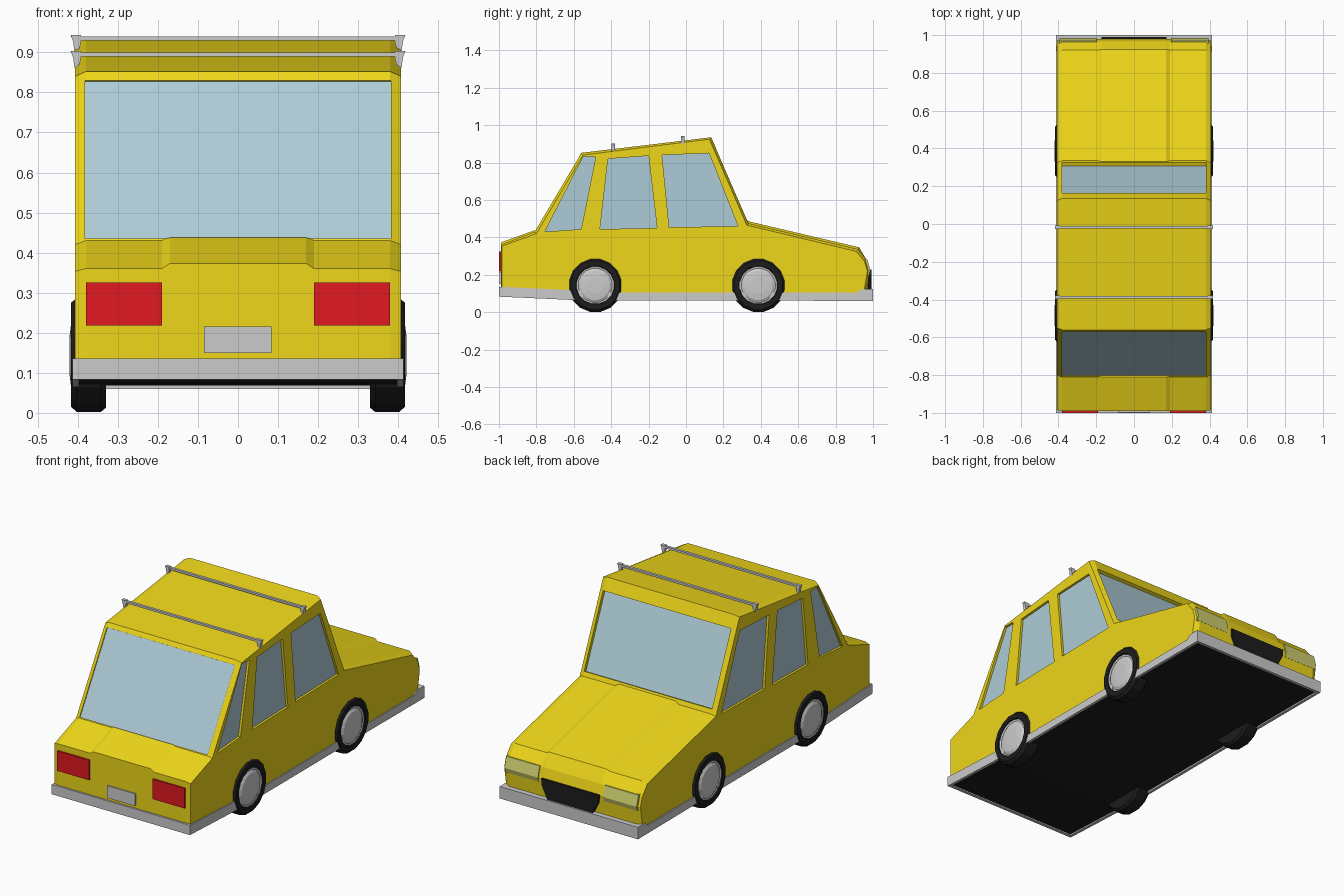
import bpy, bmesh, math
from mathutils import Vector

if "Cube" in bpy.data.objects:
    bpy.data.objects.remove(bpy.data.objects["Cube"])


def mat(name, r, g, b):
    m = bpy.data.materials.new(name)
    m.diffuse_color = (r, g, b, 1)
    m.use_nodes = True
    m.node_tree.nodes["Principled BSDF"].inputs["Base Color"].default_value = m.diffuse_color
    return m


YELLOW = mat("yellow_paint", 0.86, 0.68, 0.01)
GLASS = mat("window_glass", 0.42, 0.60, 0.67)
BLACK = mat("black_rubber", 0.012, 0.012, 0.012)
RED = mat("red_lens", 0.75, 0.01, 0.015)
LAMP = mat("lamp_lens", 0.62, 0.63, 0.16)


def finish(name, bm, material=None):
    bmesh.ops.recalc_face_normals(bm, faces=bm.faces)
    me = bpy.data.meshes.new(name)
    bm.to_mesh(me)
    bm.free()
    ob = bpy.data.objects.new(name, me)
    bpy.context.collection.objects.link(ob)
    if material:
        me.materials.append(material)
    return ob


def loft(name, sections, material=None):
    """Skin a list of equal-length closed loops and cap both ends."""
    bm = bmesh.new()
    rings = [[bm.verts.new(p) for p in s] for s in sections]
    n = len(rings[0])
    for a, b in zip(rings, rings[1:]):
        for i in range(n):
            j = (i + 1) % n
            bm.faces.new((a[i], a[j], b[j], b[i]))
    bm.faces.new(rings[0])
    bm.faces.new(rings[-1])
    return finish(name, bm, material)


def prism_x(name, yz, x0, x1, material=None):
    return loft(name, [[(x, y, z) for y, z in yz] for x in (x0, x1)], material)


def prism_y(name, xz, y0, y1, material=None):
    return loft(name, [[(x, y, z) for x, z in xz] for y in (y0, y1)], material)


def rect(a0, a1, b0, b1):
    return [(a0, b0), (a1, b0), (a1, b1), (a0, b1)]


def both_sides(name, yz, x0, x1, material=None):
    return [prism_x(f"{tag}_{name}", yz, s * x0, s * x1, material)
            for s, tag in ((-1, "left"), (1, "right"))]


def slab(p, q, d0, d1):
    """Quad along the line p-q, between two depths on its left normal."""
    p, q = Vector(p), Vector(q)
    t = (q - p).normalized()
    n = Vector((-t.y, t.x))
    return [tuple(v) for v in (p + n * d0, q + n * d0, q + n * d1, p + n * d1)]


# Body shell: edge, main and raised-panel profiles across the width
edge = [(-.985, .10), (-.985, .353), (-.80, .42), (-.55, .84), (.125, .925),
        (.325, .465), (.91, .325), (.955, .27), (.97, .22), (.95, .10)]
main = [(-.99, .10), (-.99, .36), (-.81, .43), (-.56, .852), (.135, .935),
        (.335, .475), (.92, .337), (.965, .28), (.98, .225), (.97, .10)]
bulge = list(main)
bulge[1], bulge[2], bulge[5], bulge[6] = (-.99, .373), (-.804, .44), (.33, .487), (.925, .347)
stations = [(-.407, edge), (-.38, main), (-.19, main), (-.17, bulge),
            (.17, bulge), (.19, main), (.38, main), (.407, edge)]
body = loft("car_body", [[(x, y, z) for y, z in pr] for x, pr in stations], YELLOW)

# Window recesses and glass
side_windows = {
    "rear_quarter_window": [(-.755, .43), (-.56, .444), (-.483, .83), (-.549, .833)],
    "rear_door_window": [(-.46, .444), (-.155, .45), (-.20, .836), (-.417, .82)],
    "front_door_window": [(-.09, .454), (.278, .46), (.123, .85), (-.128, .84)],
}
cutters = []
for name, pts in side_windows.items():
    cutters += both_sides(name + "_cutter", pts, .393, .5)
    both_sides(name, pts, .385, .3945, GLASS)

back_line = ((-.807, .435), (-.573, .830))
front_line = ((.163, .871), (.325, .498))
for name, line, depth in (("back_window", back_line, -.008), ("windscreen", front_line, -.02)):
    cutters.append(prism_x(name + "_cutter", slab(*line, depth, .1), -.382, .382))
    prism_x(name, slab(*line, depth - .01, depth + .0015), -.382, .382, GLASS)

for c in cutters:
    c.hide_render = True
    c.hide_viewport = True
    b = body.modifiers.new(c.name, 'BOOLEAN')
    b.operation = 'DIFFERENCE'
    b.solver = 'EXACT'
    b.object = c

# Floor pan
prism_x("floor_pan", [(-.985, .09), (-.6, .072), (.985, .068), (.985, .102), (-.985, .102)],
        -.4, .4, BLACK)

# Grey skirts and bumpers
both_sides("rear_skirt", [(-1, .083), (-.55, .063), (-.55, .115), (-1, .136)], .397, .413)
both_sides("middle_skirt", rect(-.42, .32, .062, .105), .397, .413)
both_sides("front_skirt", [(.45, .062), (1, .06), (1, .125), (.94, .125), (.915, .105), (.45, .105)],
           .397, .413)
prism_x("rear_bumper", rect(-1, -.983, .083, .136), -.413, .413)
prism_x("front_bumper", rect(.983, 1, .06, .125), -.413, .413)
prism_x("front_bumper_top", rect(.94, .99, .115, .125), -.41, .41)

# Rear lamps and plate
for s, tag in ((-1, "left"), (1, "right")):
    prism_y(tag + "_tail_lamp", rect(s * .19, s * .38, .218, .325), -1, -.98, RED)
prism_y("rear_plate", rect(-.085, .083, .15, .216), -.997, -.98)

# Headlamps and grille
both_sides("headlamp", [(.93, .20), (.979, .20), (.986, .225), (.970, .282), (.93, .282)],
           .195, .395, LAMP)
prism_y("grille", [(-.172, .228), (.172, .228), (.168, .19), (.135, .125), (-.135, .125), (-.168, .19)],
        .94, .991, BLACK)


# Wheels
def lathe(name, profile, cy, cz, side, material, n=16):
    rings = [[(side * x, cy + r * math.cos(2 * math.pi * (i + .5) / n),
               cz + r * math.sin(2 * math.pi * (i + .5) / n)) for i in range(n)]
             for x, r in profile]
    return loft(name, rings, material)


tyre = [(.33, .10), (.33, .135), (.343, .146), (.402, .146), (.417, .132), (.417, .104), (.408, .100)]
hub = [(.40, .102), (.412, .102), (.409, .092), (.417, .078), (.421, .045)]
for cy, pos in ((-.485, "rear"), (.387, "front")):
    for s, tag in ((-1, "left"), (1, "right")):
        lathe(f"{pos}_{tag}_tyre", tyre, cy, .145, s, BLACK)
        lathe(f"{pos}_{tag}_hubcap", hub, cy, .143, s, None)

# Roof rack bars with end feet
for i, (y, z) in enumerate(((-.388, .895), (-.018, .935))):
    prism_x(f"roof_bar_{i + 1}", rect(y - .007, y + .007, z - .006, z + .005), -.41, .41)
    for s, tag in ((-1, "left"), (1, "right")):
        foot = [(.392, .008), (.418, .008), (.412, -.006), (.408, -.034), (.396, -.026), (.392, -.012)]
        prism_y(f"roof_bar_{i + 1}_{tag}_foot", [(s * x, z + dz) for x, dz in foot],
                y - .009, y + .009)
